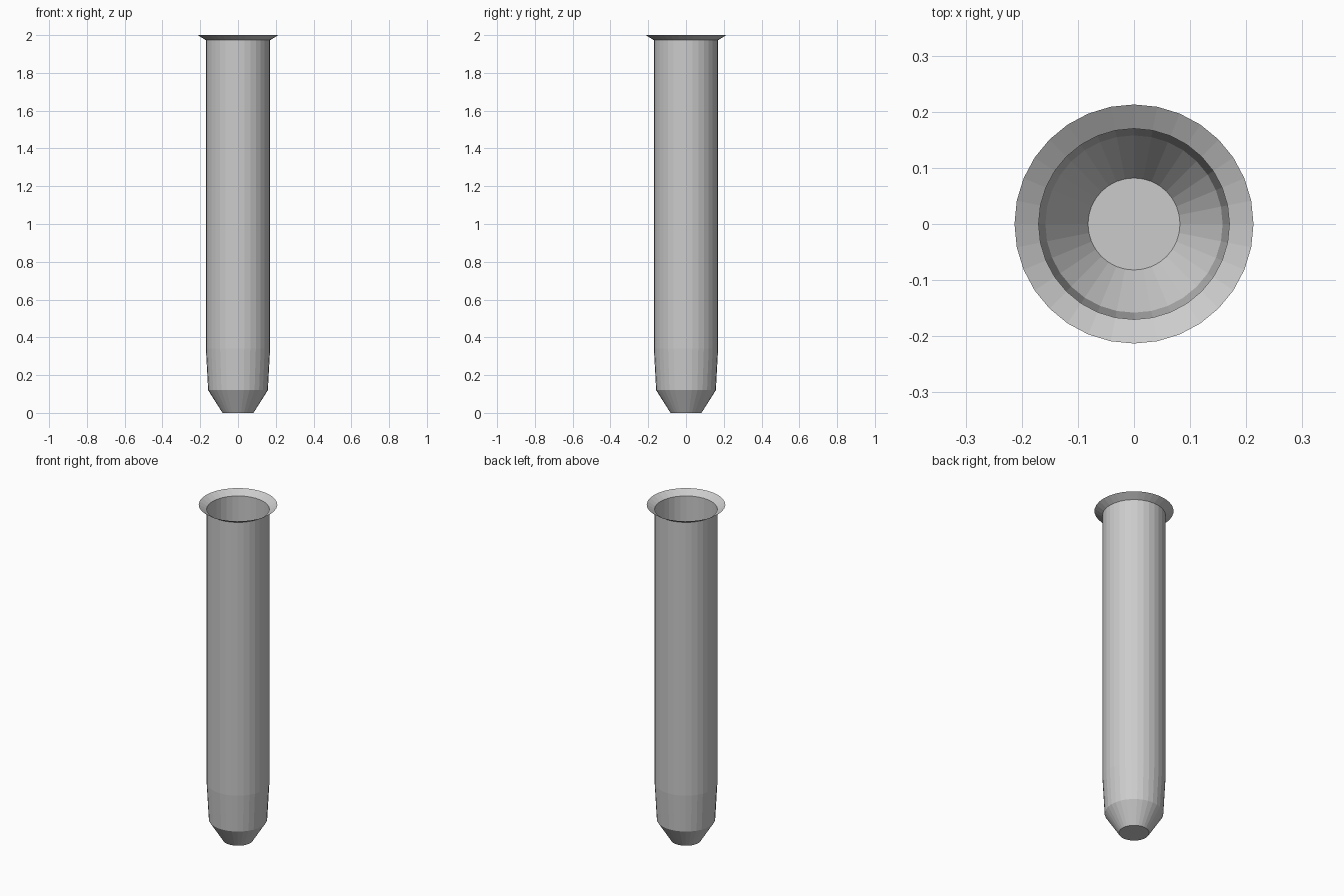
import bpy, bmesh
from math import cos, sin, tau

if "Cube" in bpy.data.objects:
    bpy.data.objects.remove(bpy.data.objects["Cube"])

SIDES = 32
# Tube wall profile (radius, height): tip, cone, slight taper, straight body, flared lip
PROFILE = [(0.082, 0), (0.158, 0.12), (0.17, 0.34), (0.17, 1.973), (0.213, 2.0)]

bm = bmesh.new()
rings = [[bm.verts.new((r * cos(tau * i / SIDES), r * sin(tau * i / SIDES), z))
          for i in range(SIDES)] for r, z in PROFILE]

# Thin wall, open at the top
for low, high in zip(rings, rings[1:]):
    for i in range(SIDES):
        j = (i + 1) % SIDES
        bm.faces.new((low[i], low[j], high[j], high[i]))

# Flat closed tip
bm.faces.new(rings[0][::-1])

mesh = bpy.data.meshes.new("open_tube")
bm.to_mesh(mesh)
bm.free()
bpy.context.collection.objects.link(bpy.data.objects.new("open_tube", mesh))
